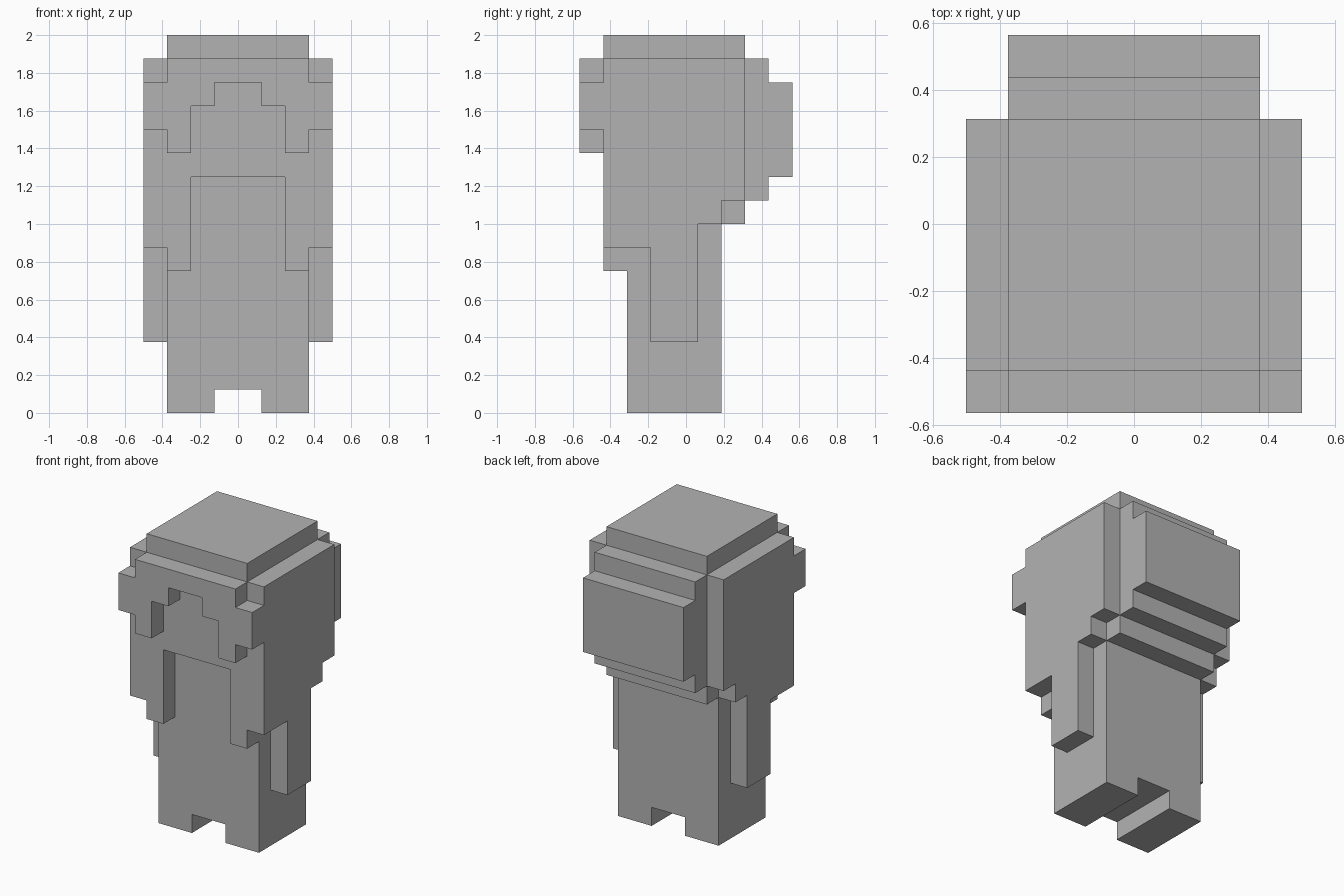
import bpy, bmesh
from mathutils import Vector

cube = bpy.data.objects.get("Cube")
if cube:
    bpy.data.objects.remove(cube, do_unlink=True)

UNIT = 0.125                              # one block
ORIGIN = Vector((0, -4.5 * UNIT, 0))      # y counts blocks from the front

grey = bpy.data.materials.new("plain grey")
grey.use_nodes = True
COLOUR = (0.45, 0.45, 0.45, 1)
grey.diffuse_color = COLOUR
grey.node_tree.nodes["Principled BSDF"].inputs["Base Color"].default_value = COLOUR


def prism(name, axis, profile, start, end):
    """Extrude a profile, in blocks, along x (profile is y, z) or y (profile is x, z)."""
    bm = bmesh.new()

    def place(a, b, depth):
        return Vector((depth, a, b) if axis == "x" else (a, depth, b)) * UNIT + ORIGIN

    face = bm.faces.new([bm.verts.new(place(a, b, start)) for a, b in profile])
    grown = bmesh.ops.extrude_face_region(bm, geom=[face], use_keep_orig=True)
    verts = [v for v in grown["geom"] if isinstance(v, bmesh.types.BMVert)]
    bmesh.ops.translate(bm, verts=verts, vec=place(0, 0, end) - place(0, 0, start))
    bmesh.ops.recalc_face_normals(bm, faces=bm.faces)
    mesh = bpy.data.meshes.new(name)
    bm.to_mesh(mesh)
    bm.free()
    mesh.materials.append(grey)
    obj = bpy.data.objects.new(name, mesh)
    bpy.context.collection.objects.link(obj)
    return obj


def mirrored(half):
    """Close a half outline by reflecting it across x = 0."""
    return half + [(-x, z) for x, z in reversed(half)]


def rect(a0, a1, z0, z1):
    return [(a0, z0), (a1, z0), (a1, z1), (a0, z1)]


# Body with the gap between the feet
prism("body", "y", mirrored([(1, 1), (1, 0), (3, 0), (3, 8)]), 2, 6)

# Head core and crown
prism("head", "y", rect(-3, 3, 8, 15), 2, 6)
prism("crown", "y", rect(-3, 3, 15, 16), 1, 7)

# Face with hanging front locks
prism("face_and_front_locks", "y",
      mirrored([(2, 10), (2, 6), (3, 6), (3, 7), (4, 7), (4, 15)]), 1, 2)

# Arched fringe
prism("fringe", "y",
      mirrored([(1, 14), (1, 13), (2, 13), (2, 11), (3, 11), (3, 12),
                (4, 12), (4, 14), (3, 14), (3, 15)]), 0, 1)

# Stepped hair at the back
prism("back_hair", "x",
      [(6, 8), (7, 8), (7, 9), (8, 9), (8, 10), (9, 10),
       (9, 14), (8, 14), (8, 15), (6, 15)], -3, 3)

# Side hair and arms
for side, sign in (("left", 1), ("right", -1)):
    prism(side + "_side_hair", "x",
          [(2, 7), (3, 7), (3, 8), (6, 8), (6, 9), (7, 9), (7, 15), (2, 15)],
          3 * sign, 4 * sign)
    prism(side + "_arm", "x", rect(3, 5, 3, 8), 3 * sign, 4 * sign)
